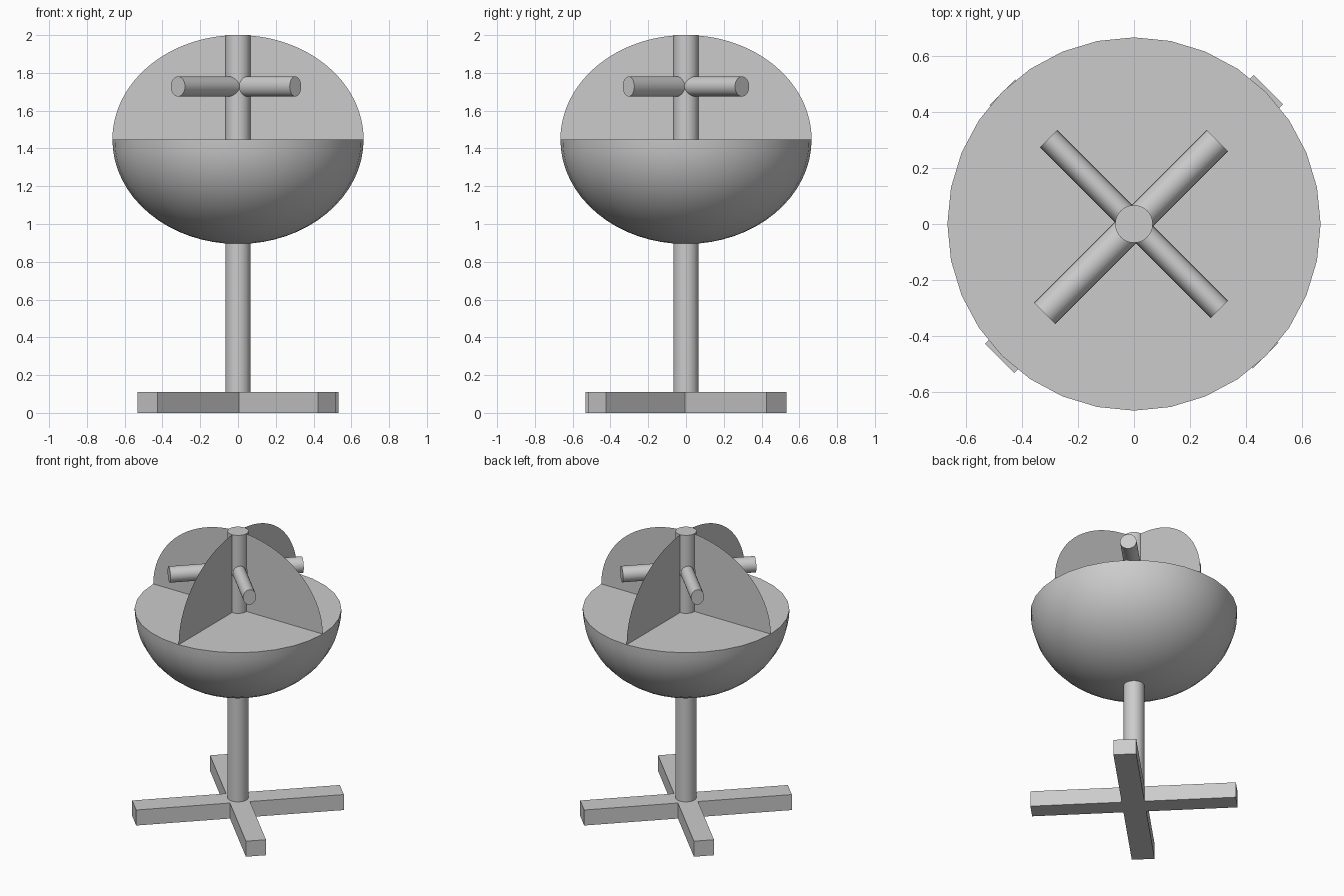
import bpy, bmesh
from math import pi, sin, cos
from mathutils import Matrix

cube = bpy.data.objects.get("Cube")
if cube:
    bpy.data.objects.remove(cube, do_unlink=True)

grey = bpy.data.materials.new("plain grey")
grey.use_nodes = True
GREY = (0.6, 0.6, 0.6, 1)
grey.diffuse_color = GREY
grey.node_tree.nodes["Principled BSDF"].inputs["Base Color"].default_value = GREY

RADIUS, RIM_Z, DOME_H = 0.665, 1.447, 0.553
TOP_Z = RIM_Z + DOME_H


def finish(name, bm, smooth=False):
    mesh = bpy.data.meshes.new(name)
    bm.to_mesh(mesh)
    bm.free()
    mesh.materials.append(grey)
    obj = bpy.data.objects.new(name, mesh)
    bpy.context.collection.objects.link(obj)
    if smooth:
        bpy.ops.object.select_all(action="DESELECT")
        obj.select_set(True)
        bpy.context.view_layer.objects.active = obj
        bpy.ops.object.shade_smooth_by_angle(angle=pi / 6)
    return obj


def cylinder(name, radius, length, matrix):
    bm = bmesh.new()
    bmesh.ops.create_cone(bm, cap_ends=True, segments=32, radius1=radius,
                          radius2=radius, depth=length, matrix=matrix)
    return finish(name, bm, True)


# Crossed floor bars, one slightly wider than the other
def foot_bar(name, length, width, angle):
    bm = bmesh.new()
    bmesh.ops.create_cube(bm, size=1, matrix=Matrix.Rotation(angle, 4, "Z")
                          @ Matrix.Translation((0, 0, 0.055))
                          @ Matrix.Diagonal((length, width, 0.11, 1)))
    return finish(name, bm)


foot_bar("foot_bar_wide", 1.355, 0.147, pi / 4)
foot_bar("foot_bar_narrow", 1.326, 0.131, -pi / 4)

# Central pole
POLE_BASE = 0.05
cylinder("pole", 0.067, TOP_Z - POLE_BASE,
         Matrix.Translation((0, 0, (TOP_Z + POLE_BASE) / 2)))

# Solid lower bowl: half an ellipsoid with a flat lid
bm = bmesh.new()
bmesh.ops.create_uvsphere(bm, u_segments=32, v_segments=32, radius=1)
cut = bmesh.ops.bisect_plane(bm, geom=bm.verts[:] + bm.edges[:] + bm.faces[:],
                             plane_co=(0, 0, 0), plane_no=(0, 0, 1),
                             dist=0.0001, clear_outer=True)
rim = [e for e in bm.edges if e.is_boundary]
bmesh.ops.contextual_create(bm, geom=rim)
bmesh.ops.transform(bm, verts=bm.verts, matrix=Matrix.Translation((0, 0, RIM_Z))
                    @ Matrix.Diagonal((RADIUS, RADIUS, DOME_H, 1)))
bmesh.ops.recalc_face_normals(bm, faces=bm.faces)
finish("bowl", bm, True)


# Paper-thin upright dividers, quarter ellipses from pole to rim
def divider(name, angle):
    bm = bmesh.new()
    steps = 24
    points = [(0, 0, RIM_Z)]
    for i in range(steps + 1):
        t = pi / 2 * i / steps
        r = RADIUS * cos(t)
        points.append((r * cos(angle), r * sin(angle), RIM_Z + DOME_H * sin(t)))
    bm.faces.new([bm.verts.new(p) for p in points])
    return finish(name, bm)


for i, side in enumerate(("left", "back", "right", "front")):
    divider(side + "_divider", i * pi / 2)


# Crossed perch rods through the pole; the second has an oval section
def perch(name, start, end, width, angle):
    matrix = (Matrix.Translation((0, 0, 1.728)) @ Matrix.Rotation(angle, 4, "Z")
              @ Matrix.Translation(((start + end) / 2, 0, 0))
              @ Matrix.Diagonal((1, width, 1, 1))
              @ Matrix.Rotation(pi / 2, 4, "Y"))
    return cylinder(name, 0.053, end - start, matrix)


perch("perch_round", -0.45, 0.42, 1, pi / 4)
perch("perch_oval", -0.43, 0.43, 0.81, -pi / 4)
